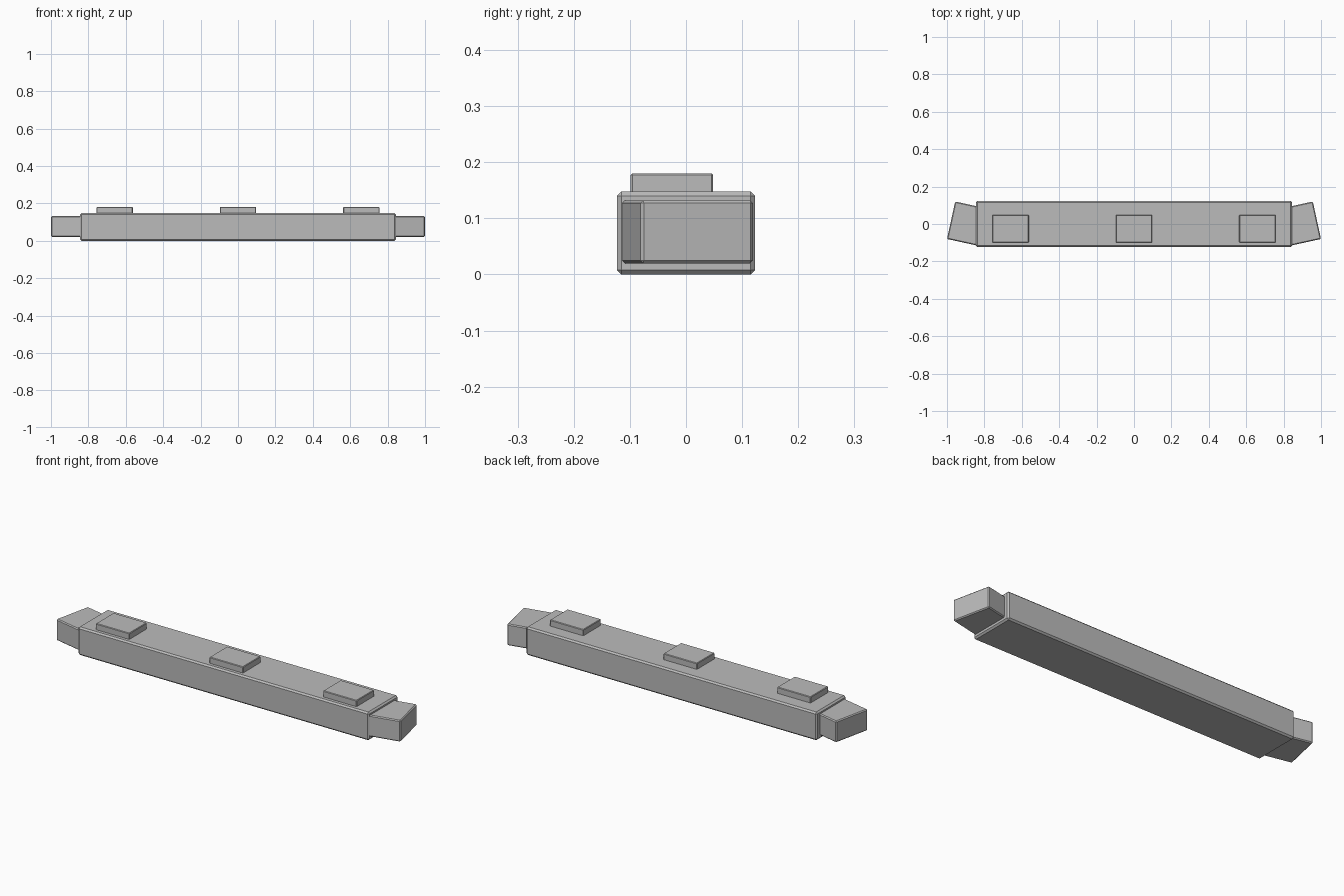
import bpy
from math import radians
from mathutils import Matrix, Vector

cube = bpy.data.objects.get("Cube")
if cube:
    bpy.data.objects.remove(cube, do_unlink=True)

grey = bpy.data.materials.new("mid grey")
grey.use_nodes = True
colour = (0.5, 0.5, 0.5, 1)
grey.diffuse_color = colour
grey.node_tree.nodes["Principled BSDF"].inputs["Base Color"].default_value = colour


def box(name, centre, size, bevel, turn=0):
    """Bevelled box, turned about the vertical axis."""
    bpy.ops.mesh.primitive_cube_add(size=1)
    ob = bpy.context.object
    ob.name = name
    ob.data.transform(Matrix.Diagonal((*size, 1)))
    ob.location = centre
    ob.rotation_euler.z = turn
    mod = ob.modifiers.new("edges", 'BEVEL')
    mod.width = bevel
    mod.segments = 1
    ob.data.materials.append(grey)
    return ob


# Long main bar
box("main_bar", (0, 0, 0.074), (1.69, 0.246, 0.148), 0.008)

# Angled end blocks, mirrored left and right
length, width, tilt = 0.17, 0.205, radians(12.3)
for side, label in ((1, "left"), (-1, "right")):
    turn = side * tilt
    outer = Vector((side * 0.978, 0.02, 0.076))
    inward = Matrix.Rotation(turn, 3, 'Z') @ Vector((-side, 0, 0))
    box(label + "_end_block", outer + inward * length / 2,
        (length, width, 0.112), 0.005, turn)

# Three raised pads on top
for x, label in ((0.66, "left"), (0, "middle"), (-0.66, "right")):
    box(label + "_top_pad", (x, -0.025, 0.162), (0.195, 0.147, 0.036), 0.003)
